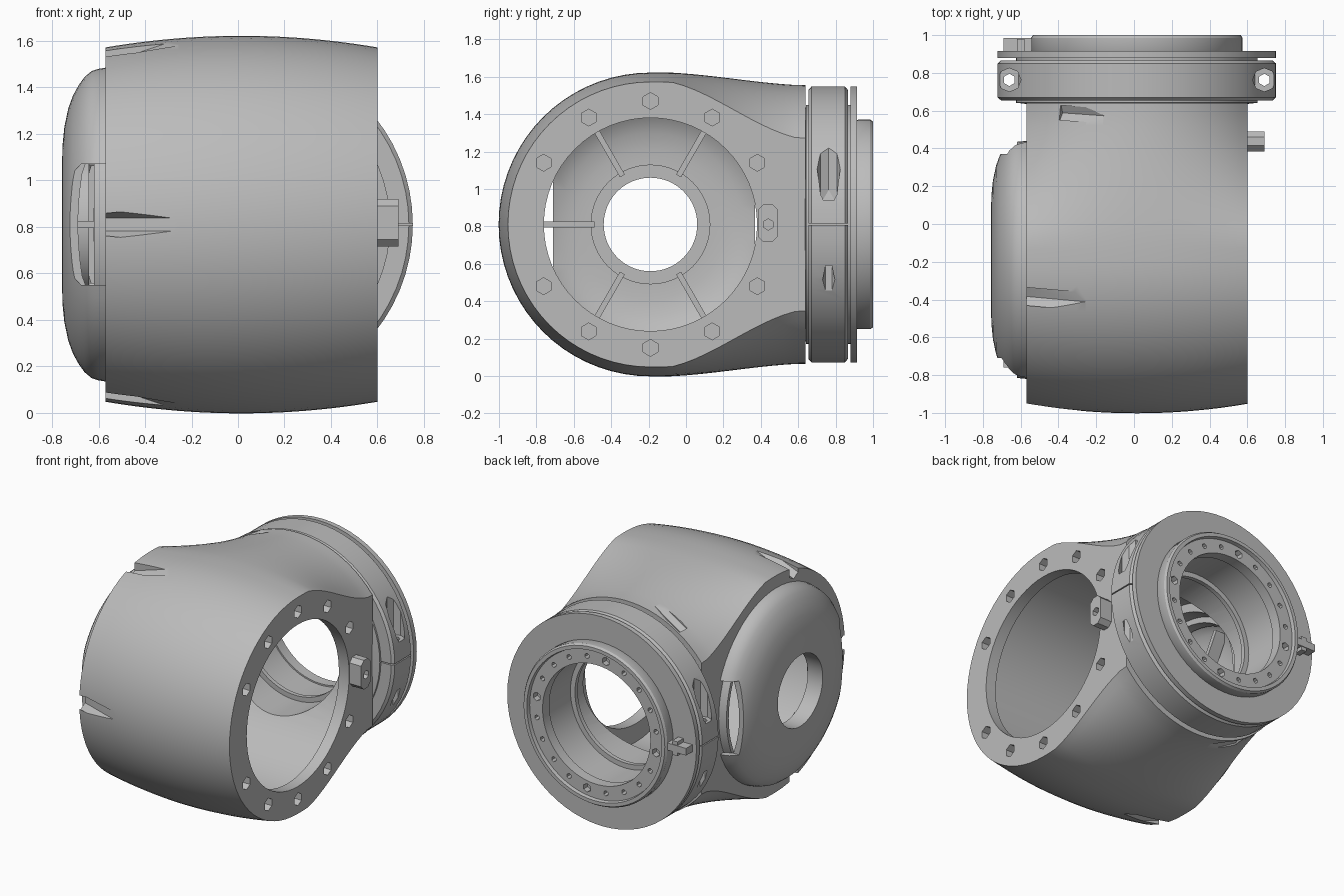
import bpy, bmesh
from math import sin, cos, pi, sqrt, radians
from mathutils import Matrix, Vector

if "Cube" in bpy.data.objects:
    bpy.data.objects.remove(bpy.data.objects["Cube"])

CY, CZ = -0.19, 0.81          # axis of the main barrel
NX = 0.015                    # x of the neck axis
X, Y = Vector((1, 0, 0)), Vector((0, 1, 0))

grey = bpy.data.materials.new("plain grey")
grey.use_nodes = True
grey.diffuse_color = (0.5, 0.5, 0.5, 1)
grey.node_tree.nodes["Principled BSDF"].inputs["Base Color"].default_value = grey.diffuse_color


def make(name, bm):
    bmesh.ops.recalc_face_normals(bm, faces=bm.faces)
    me = bpy.data.meshes.new(name)
    bm.to_mesh(me)
    bm.free()
    ob = bpy.data.objects.new(name, me)
    bpy.context.collection.objects.link(ob)
    return ob


def cyl(bm, r, start, end, n=64):
    start, end = Vector(start), Vector(end)
    d = end - start
    m = Matrix.Translation((start + end) / 2) @ d.to_track_quat('Z', 'Y').to_matrix().to_4x4()
    bmesh.ops.create_cone(bm, cap_ends=True, segments=n, radius1=r, radius2=r,
                          depth=d.length, matrix=m)


def box(bm, lo, hi, m=Matrix()):
    lo, hi = Vector(lo), Vector(hi)
    size = Matrix.Diagonal((*(hi - lo), 1))
    bmesh.ops.create_cube(bm, size=1, matrix=m @ Matrix.Translation((lo + hi) / 2) @ size)


def chamfer_along(bm, axis, offset):
    """Chamfer the box edges that run along one axis."""
    edges = [e for e in bm.edges
             if abs((e.verts[0].co - e.verts[1].co).normalized()[axis]) > 0.99]
    bmesh.ops.bevel(bm, geom=edges, offset=offset, segments=1, affect='EDGES')


def around(angle):
    """Frame on the barrel axis with local y pointing outward at the angle."""
    return Matrix.Translation((0, CY, CZ)) @ Matrix.Rotation(angle, 4, 'X')


def loft(name, rings):
    """Skin closed loops of points; cap both ends."""
    bm = bmesh.new()
    vs = [[bm.verts.new(p) for p in ring] for ring in rings]
    n = len(vs[0])
    for a, b in zip(vs, vs[1:]):
        for i in range(n):
            j = (i + 1) % n
            bm.faces.new((a[i], a[j], b[j], b[i]))
    bm.faces.new(vs[0])
    bm.faces.new(vs[-1])
    return make(name, bm)


def lathe(name, profile, axis, n=64):
    """Spin a closed (along, radius) profile about the barrel (X) or neck (Y) axis."""
    bm = bmesh.new()
    rings = []
    for i in range(n):
        c, s = cos(2 * pi * i / n), sin(2 * pi * i / n)
        rings.append([bm.verts.new((a, CY + r * c, CZ + r * s) if axis == 'X'
                                   else (NX + r * c, a, CZ + r * s)) for a, r in profile])
    k = len(profile)
    for i in range(n):
        p, q = rings[i], rings[(i + 1) % n]
        for j in range(k):
            bm.faces.new((p[j], p[(j + 1) % k], q[(j + 1) % k], q[j]))
    return make(name, bm)


def cut(ob, bm):
    """Subtract the cutter and bake the result."""
    cutter = make("cutter", bm)
    cutter.hide_render = True
    mod = ob.modifiers.new("cut", 'BOOLEAN')
    mod.operation, mod.solver, mod.object = 'DIFFERENCE', 'EXACT', cutter
    dg = bpy.context.evaluated_depsgraph_get()
    me = bpy.data.meshes.new_from_object(ob.evaluated_get(dg))
    ob.modifiers.clear()
    ob.data = me
    bpy.data.objects.remove(cutter)


def finish(ob):
    ob.data.materials.clear()
    ob.data.materials.append(grey)
    for o in bpy.context.selected_objects:
        o.select_set(False)
    ob.select_set(True)
    bpy.context.view_layer.objects.active = ob
    bpy.ops.object.shade_smooth_by_angle(angle=radians(30))


# Body: barrel across x that blends into a round neck at the back
def section(x):
    R = 0.812 - 0.05 * ((x - NX) / 0.585) ** 2
    neck = sqrt(0.745 ** 2 - (x - NX) ** 2)
    rear = []
    for i in range(14, 0, -1):
        t = i / 14
        u = min(max((t - 0.13) / 0.82, 0), 1)
        s = 0.5 * (u + u * u * (3 - 2 * u))
        rear.append((CY + 0.83 * t, R + (neck - R) * s))
    arc = [(CY - R * sin(pi * k / 36), R * cos(pi * k / 36)) for k in range(37)]
    pts = rear + arc + [(y, -h) for y, h in reversed(rear)]
    return [(x, y, CZ + h) for y, h in pts]


body = loft("body", [section(-0.57 + 1.17 * i / 26) for i in range(27)])

# Hollow inside with a thin wall, side mouth and rear bore
for r, a, b in ((0.64, (-0.7, CY, CZ), (0.5, CY, CZ)),
                (0.70, (-0.45, CY, CZ), (0.52, CY, CZ)),
                (0.57, (0.4, CY, CZ), (0.7, CY, CZ)),
                (0.43, (NX, 0, CZ), (NX, 0.8, CZ))):
    bm = bmesh.new()
    cyl(bm, r, a, b)
    cut(body, bm)

# Screw holes around the mouth
bm = bmesh.new()
for i in range(12):
    if i not in (0, 6):
        p = around(i * pi / 6) @ Vector((0, 0.66, 0))
        cyl(bm, 0.045, p + X * 0.53, p + X * 0.7, 6)
cut(body, bm)

# Tapered screw slots in the barrel and notches beside the neck
bm = bmesh.new()
for deg in (105, 180, 255):
    m = around(radians(deg))
    cyl(bm, 0.055, m @ Vector((-0.62, 0.73, 0)), m @ Vector((-0.22, 0.87, 0)), 6)
for s in (-1, 1):
    cyl(bm, 0.045, (-0.40, 0.59, CZ + s * 0.64), (-0.12, 0.57, CZ + s * 0.80), 6)
cut(body, bm)

# Side cover: domed shell with a central hole and slots front and back
cover = lathe("side_cover", [
    (-0.57, 0.675), (-0.60, 0.67), (-0.63, 0.66), (-0.66, 0.635), (-0.685, 0.60),
    (-0.71, 0.555), (-0.73, 0.50), (-0.747, 0.42), (-0.755, 0.34), (-0.757, 0.25),
    (-0.64, 0.25), (-0.64, 0.32), (-0.715, 0.32), (-0.715, 0.40), (-0.70, 0.49),
    (-0.67, 0.565), (-0.63, 0.615), (-0.57, 0.64)], 'X')
for y0, y1 in ((-0.95, -0.71), (0.37, 0.6)):
    bm = bmesh.new()
    box(bm, (-0.735, y0, 0.55), (-0.4, y1, 1.07))
    chamfer_along(bm, 1, 0.06)
    cut(cover, bm)
seat = lathe("cover_seat", [(-0.62, 0.60), (-0.62, 0.625), (-0.57, 0.63),
                            (-0.55, 0.645), (-0.55, 0.60)], 'X')

# Ribs inside the cover
bm = bmesh.new()
for i in range(1, 6):
    box(bm, (-0.69, 0.30, -0.015), (-0.60, 0.57, 0.015), around(i * pi / 3))
ribs = make("cover_ribs", bm)

# Hub that carries the collar, with a thin inner ledge
hub = lathe("hub", [(0.635, 0.58), (0.642, 0.64), (0.89, 0.64), (0.89, 0.43),
                    (0.65, 0.43), (0.65, 0.395), (0.62, 0.395), (0.62, 0.43)], 'Y')

# Clamp collar, split in two, with bolt pockets on both sides
collar = lathe("clamp_collar", [(0.655, 0.62), (0.655, 0.72), (0.67, 0.737),
                                (0.85, 0.737), (0.865, 0.72), (0.865, 0.62)], 'Y')
bm = bmesh.new()
box(bm, (-0.9, 0.6, 0.806), (0.9, 0.95, 0.814))
cut(collar, bm)
for r, n, low, high in ((0.062, 8, 0.94, 1.4), (0.033, 6, 0.3, 1.2)):
    bm = bmesh.new()
    for s in (-1, 1):
        cyl(bm, r, (NX + s * 0.675, 0.763, low), (NX + s * 0.675, 0.763, high), n)
    cut(collar, bm)

# Mounting plate and rear flange with a ring of small holes
plate = lathe("mounting_plate", [(0.88, 0.43), (0.88, 0.737), (0.915, 0.737), (0.915, 0.43)], 'Y')
flange = lathe("rear_flange", [(0.90, 0.42), (0.90, 0.55), (0.92, 0.56), (0.985, 0.56),
                               (1.0, 0.55), (1.0, 0.525), (0.975, 0.52), (0.975, 0.42)], 'Y')
bm = bmesh.new()
for i in range(20):
    a = 2 * pi * (i + 0.5) / 20
    r = 0.03 if i % 5 == 0 else 0.018
    p = Vector((NX + 0.47 * cos(a), 0, CZ + 0.47 * sin(a)))
    cyl(bm, r, p + Y * 0.93, p + Y * 1.1, 6)
cut(flange, bm)

# Locating tab beside the mouth
bm = bmesh.new()
box(bm, (0.57, 0.385, 0.715), (0.69, 0.49, 0.92))
chamfer_along(bm, 0, 0.03)
tab = make("locating_tab", bm)
bm = bmesh.new()
cyl(bm, 0.03, (0.62, 0.44, CZ), (0.8, 0.44, CZ), 6)
cut(tab, bm)

# Index pin with a crossbar at the edge of the flange
bm = bmesh.new()
box(bm, (-0.69, 0.90, 0.785), (-0.53, 0.985, 0.835))
box(bm, (-0.62, 0.90, 0.76), (-0.58, 0.98, 0.86))
pin = make("index_pin", bm)

for ob in (body, cover, seat, ribs, hub, collar, plate, flange, tab, pin):
    finish(ob)
